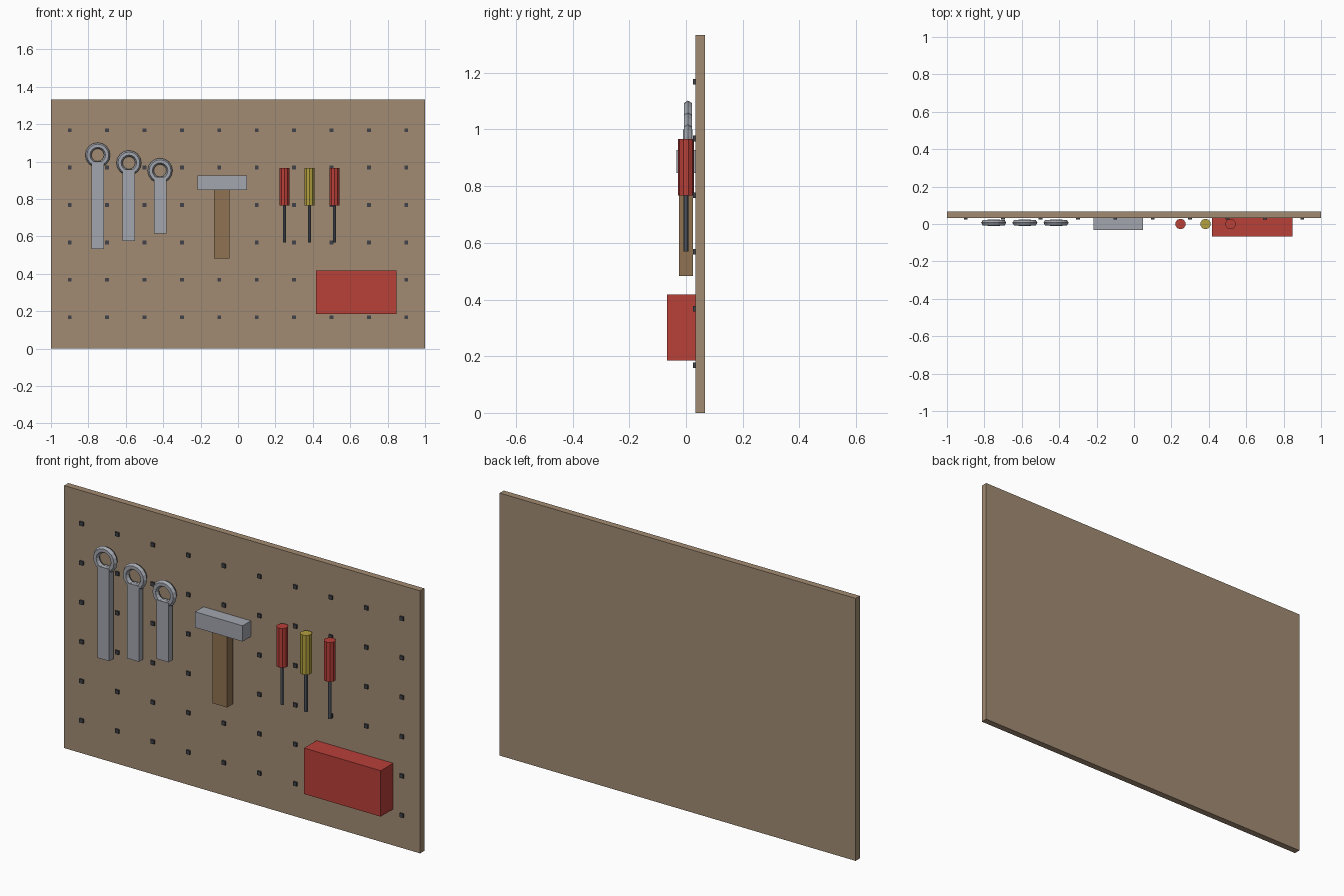
import bpy
from math import pi

if "Cube" in bpy.data.objects:
    bpy.data.objects.remove(bpy.data.objects["Cube"])


def material(name, rgb):
    m = bpy.data.materials.new(name)
    m.diffuse_color = (*rgb, 1)
    m.use_nodes = True
    m.node_tree.nodes["Principled BSDF"].inputs["Base Color"].default_value = m.diffuse_color
    return m


BOARD = material("hardboard", (0.36, 0.26, 0.17))
HOLE = material("dark", (0.05, 0.055, 0.065))
STEEL = material("steel", (0.36, 0.38, 0.42))
WOOD = material("wood", (0.28, 0.17, 0.085))
RED = material("red", (0.48, 0.05, 0.04))
YELLOW = material("yellow", (0.45, 0.35, 0.05))
SHAFT = material("shaft", (0.13, 0.15, 0.18))


def finish(name, mat):
    ob = bpy.context.object
    ob.name = name
    ob.data.materials.append(mat)
    return ob


def box(name, centre, size, mat):
    bpy.ops.mesh.primitive_cube_add(size=1, location=centre)
    ob = finish(name, mat)
    ob.scale = size
    bpy.ops.object.transform_apply(location=False, rotation=False, scale=True)
    return ob


def rod(name, centre, radius, length, sides, mat):
    bpy.ops.mesh.primitive_cylinder_add(vertices=sides, radius=radius,
                                        depth=length, location=centre)
    return finish(name, mat)


# Board
box("pegboard", (0, 0.05, 0.6667), (2, 0.0333, 1.3333), BOARD)

# Grid of peg marks, standing slightly proud of the board
for row in range(6):
    for col in range(10):
        box(f"peg_{row}_{col}", (-0.9 + 0.2 * col, 0.032, 0.168 + 0.2 * row),
            (0.02, 0.0133, 0.02), HOLE)

# Wrenches: flat handle with a ring on top, in three lengths
for i in range(3):
    x, length = -0.75 + i / 6, 0.4667 - i / 12
    box(f"wrench_handle_{i + 1}", (x, 0.0067, 0.7667), (0.0667, 0.0333, length), STEEL)
    bpy.ops.mesh.primitive_torus_add(
        major_radius=0.05, minor_radius=0.0167, major_segments=16, minor_segments=6,
        location=(x, 0.0067, 0.7667 + length / 2 + 0.035), rotation=(pi / 2, 0, 0))
    finish(f"wrench_ring_{i + 1}", STEEL)

# Hammer
box("hammer_handle", (-0.086, 0, 0.6667), (0.083, 0.048, 0.3667), WOOD)
box("hammer_head", (-0.084, 0, 0.887), (0.2667, 0.0667, 0.08), STEEL)

# Screwdrivers
for i, mat in enumerate((RED, YELLOW, RED)):
    x = 0.2487 + i * 0.1335
    rod(f"screwdriver_grip_{i + 1}", (x, 0, 0.8667), 0.028, 0.2, 10, mat)
    rod(f"screwdriver_shaft_{i + 1}", (x, 0, 0.6687), 0.0087, 0.2, 8, SHAFT)

# Storage bin
box("storage_bin", (0.6333, -0.0167, 0.301), (0.4307, 0.1, 0.2333), RED)
